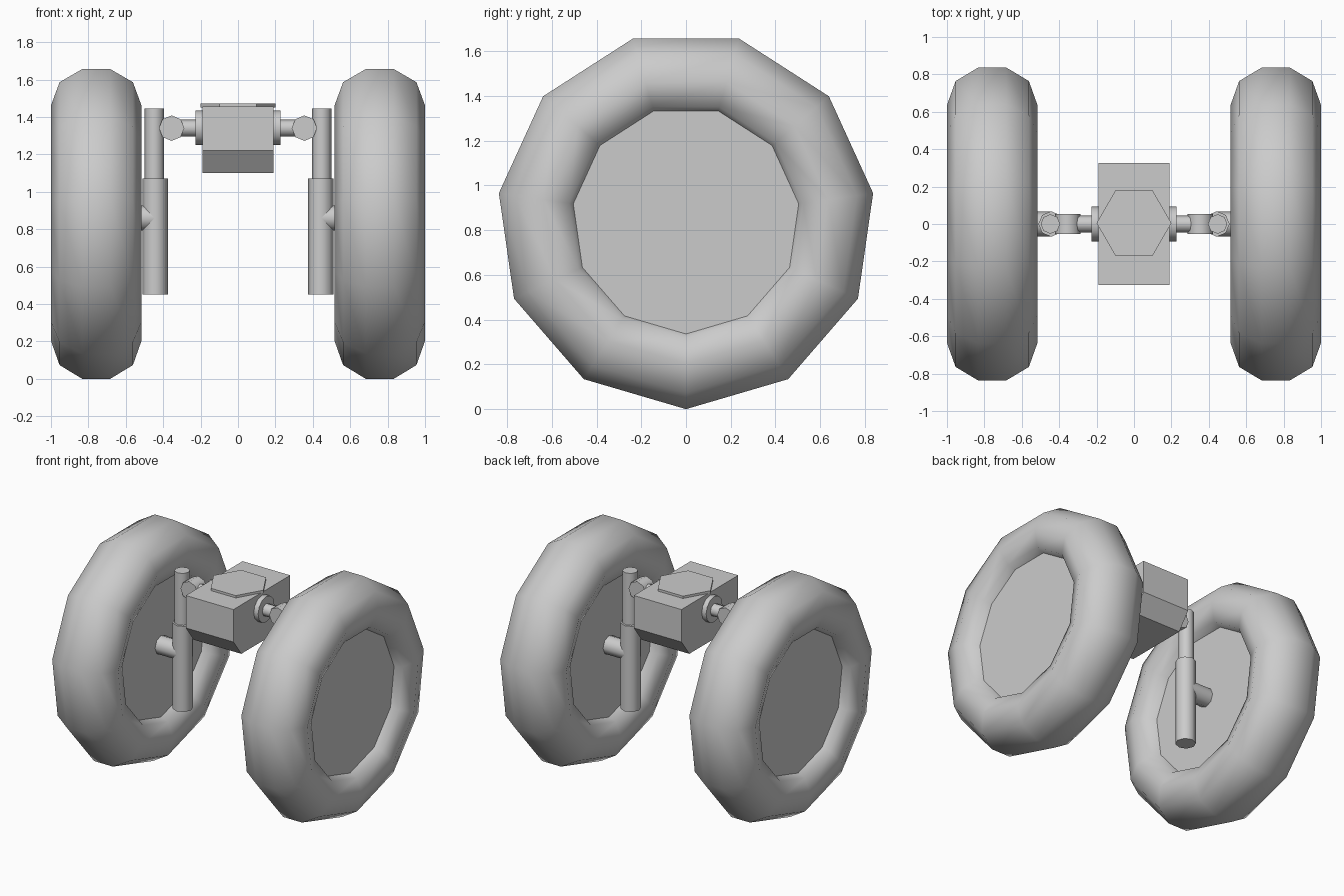
import bpy, bmesh, math
from mathutils import Vector

if "Cube" in bpy.data.objects:
    bpy.data.objects.remove(bpy.data.objects["Cube"])

grey = bpy.data.materials.new("grey")
grey.diffuse_color = (0.6, 0.6, 0.6, 1)
grey.use_nodes = True
grey.node_tree.nodes["Principled BSDF"].inputs["Base Color"].default_value = grey.diffuse_color


def finish(name, bm, smooth=True):
    bmesh.ops.recalc_face_normals(bm, faces=bm.faces[:])
    me = bpy.data.meshes.new(name)
    bm.to_mesh(me)
    bm.free()
    me.materials.append(grey)
    ob = bpy.data.objects.new(name, me)
    bpy.context.collection.objects.link(ob)
    if smooth:
        bpy.ops.object.select_all(action='DESELECT')
        ob.select_set(True)
        bpy.context.view_layer.objects.active = ob
        bpy.ops.object.shade_smooth_by_angle(angle=math.radians(55))
    return ob


def rod(name, axis, a, b, r, n=8, start=0.0, smooth=True):
    """Closed prism from point a to point b along the given axis."""
    u, v = {'x': ((0, 0, -1), (0, 1, 0)),
            'y': ((1, 0, 0), (0, 0, 1)),
            'z': ((1, 0, 0), (0, 1, 0))}[axis]
    bm = bmesh.new()
    rings = []
    for p in (a, b):
        rings.append([bm.verts.new(Vector(p) + r * (math.cos(t) * Vector(u) + math.sin(t) * Vector(v)))
                      for t in (start + 2 * math.pi * i / n for i in range(n))])
    for i in range(n):
        j = (i + 1) % n
        bm.faces.new((rings[0][i], rings[0][j], rings[1][j], rings[1][i]))
    bm.faces.new(rings[0][::-1])
    bm.faces.new(rings[1])
    return finish(name, bm, smooth)


WHEEL_X, WHEEL_Z, SIDES = 0.758, 0.845, 11
# tyre section: offset across the width, radius
half = [(0.075, 0.845), (0.196, 0.772), (0.242, 0.642), (0.196, 0.528), (0.075, 0.487)]
section = half + [(-o, r) for o, r in reversed(half)]


def tyre(name, cx):
    bm = bmesh.new()
    rings = []
    for k in range(SIDES):
        t = 2 * math.pi * k / SIDES
        rings.append([bm.verts.new((cx + o, r * math.sin(t), WHEEL_Z - r * math.cos(t)))
                      for o, r in section])
    m = len(section)
    for k in range(SIDES):
        p, q = rings[k], rings[(k + 1) % SIDES]
        for i in range(m):
            j = (i + 1) % m
            bm.faces.new((p[i], p[j], q[j], q[i]))
    finish(name, bm)


for s, side in ((-1, "left"), (1, "right")):
    # wheel
    cx = s * WHEEL_X
    tyre(side + "_tyre", cx)
    rod(side + "_wheel_disc", 'x', (cx - 0.14, 0, WHEEL_Z), (cx + 0.14, 0, WHEEL_Z), 0.513, SIDES)
    # axle and strut
    rod(side + "_axle", 'x', (s * 0.445, 0, 0.86), (s * 0.63, 0, 0.86), 0.067)
    rod(side + "_strut_sleeve", 'z', (s * 0.443, 0, 0.45), (s * 0.443, 0, 1.07), 0.068)
    rod(side + "_strut_rod", 'z', (s * 0.447, 0, 1.05), (s * 0.447, 0, 1.445), 0.052)
    # hinge, arm and collar
    rod(side + "_hinge", 'y', (s * 0.355, -0.053, 1.34), (s * 0.355, 0.053, 1.34), 0.068)
    rod(side + "_arm", 'x', (s * 0.18, 0, 1.34), (s * 0.35, 0, 1.34), 0.045)
    rod(side + "_collar", 'x', (s * 0.18, 0, 1.342), (s * 0.226, 0, 1.342), 0.093, 12)

# central housing with chamfered lower ends
outline = [(-0.325, 1.455), (-0.325, 1.22), (-0.235, 1.10),
           (0.235, 1.10), (0.325, 1.22), (0.325, 1.455)]
bm = bmesh.new()
face = bm.faces.new([bm.verts.new((-0.191, y, z)) for y, z in outline])
ext = bmesh.ops.extrude_face_region(bm, geom=[face])
bmesh.ops.translate(bm, vec=(0.382, 0, 0),
                    verts=[e for e in ext["geom"] if isinstance(e, bmesh.types.BMVert)])
finish("housing", bm, False)

# hexagonal top plate
rod("top_plate", 'z', (0, 0.005, 1.45), (0, 0.005, 1.472), 0.2, 6, smooth=False)
